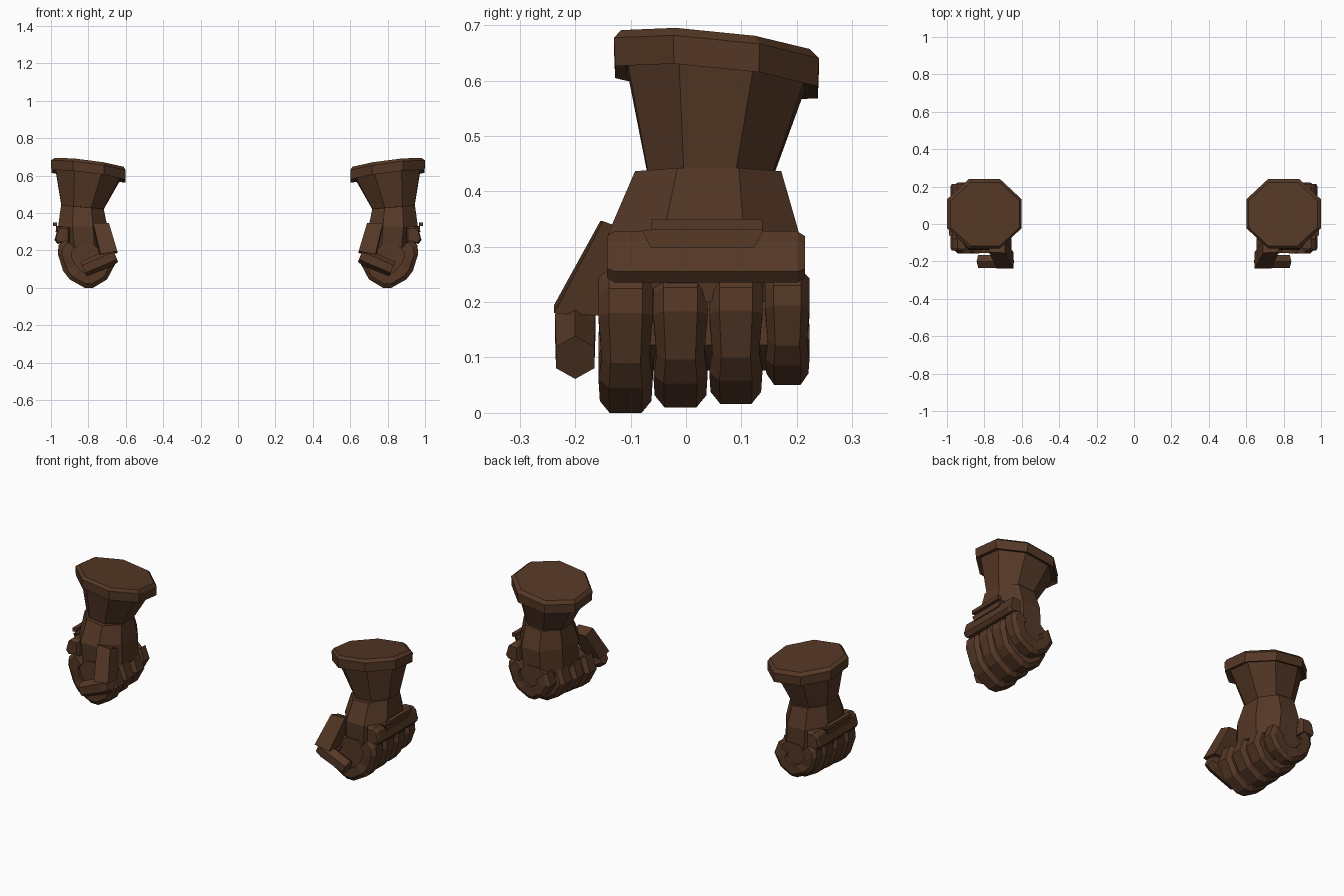
import bpy, bmesh, math
from mathutils import Vector

if "Cube" in bpy.data.objects:
    bpy.data.objects.remove(bpy.data.objects["Cube"])

leather = bpy.data.materials.new("dark_brown_leather")
leather.diffuse_color = (0.09, 0.039, 0.019, 1)
leather.use_nodes = True
leather.node_tree.nodes["Principled BSDF"].inputs["Base Color"].default_value = leather.diffuse_color


def loft(name, rings):
    """Skin equal-length rings, cap both ends, mirror to the other hand."""
    bm = bmesh.new()
    rows = [[bm.verts.new(p) for p in ring] for ring in rings]
    n = len(rows[0])
    for a, b in zip(rows, rows[1:]):
        for i in range(n):
            j = (i + 1) % n
            bm.faces.new((a[i], a[j], b[j], b[i]))
    bm.faces.new(rows[0])
    bm.faces.new(rows[-1])
    bmesh.ops.recalc_face_normals(bm, faces=bm.faces)
    me = bpy.data.meshes.new(name)
    bm.to_mesh(me)
    bm.free()
    me.materials.append(leather)
    ob = bpy.data.objects.new(name, me)
    bpy.context.collection.objects.link(ob)
    ob.modifiers.new("other_hand", 'MIRROR').use_mirror_merge = False
    return ob


def octagon(cx, cy, hx, hy, z, sx=0.0, sy=0.0, k=0.42):
    """Octagonal ring whose plane slopes by sx and sy."""
    pts = [(1, -k), (1, k), (k, 1), (-k, 1), (-1, k), (-1, -k), (-k, -1), (k, -1)]
    return [(cx + u * hx, cy + v * hy, z + sx * u * hx + sy * v * hy) for u, v in pts]


def prism_y(name, profile, y0, y1, inset=0.0):
    """Extrude an x-z profile along y, with optionally shrunken ends."""
    cx = sum(p[0] for p in profile) / len(profile)
    cz = sum(p[1] for p in profile) / len(profile)
    small = [(cx + (x - cx) * 0.8, cz + (z - cz) * 0.8) for x, z in profile]
    rows = [(y0 + inset, profile), (y1 - inset, profile)]
    if inset:
        rows = [(y0, small)] + rows + [(y1, small)]
    return loft(name, [[(x, y, z) for x, z in p] for y, p in rows])


def limb(name, stations, side, sides=6):
    """Faceted bar; stations are (centre, half width, half depth)."""
    axis = (Vector(stations[-1][0]) - Vector(stations[0][0])).normalized()
    u = (Vector(side) - axis * axis.dot(Vector(side))).normalized()
    v = axis.cross(u)
    rings = []
    for c, w, d in stations:
        ring = []
        for i in range(sides):
            t = 2 * math.pi * i / sides
            ring.append(Vector(c) + u * math.cos(t) * w + v * math.sin(t) * d)
        rings.append(ring)
    return loft(name, rings)


# Cuff rim: tilted octagonal band with a bevelled top
A, B = 0.13, -0.1
loft("cuff_rim", [
    octagon(0.80, 0.055, 0.180, 0.165, 0.605, A, B),
    octagon(0.80, 0.055, 0.198, 0.183, 0.597, A, B),
    octagon(0.80, 0.055, 0.199, 0.185, 0.648, A, B),
    octagon(0.796, 0.053, 0.184, 0.170, 0.664, A, B)])

# Flared cuff
loft("cuff", [
    octagon(0.832, 0.043, 0.112, 0.112, 0.428, 0.09, -0.04),
    octagon(0.80, 0.055, 0.176, 0.162, 0.615, A, B)])

# Back of the hand
loft("hand", [
    octagon(0.832, 0.04, 0.114, 0.132, 0.432, 0.09, 0),
    octagon(0.83, 0.032, 0.132, 0.172, 0.325),
    octagon(0.82, 0.035, 0.125, 0.165, 0.20)])

# Curled fingers: outer outline in x-z, thickened toward the fist centre
outline = [(0.925, 0.26), (0.958, 0.225), (0.963, 0.18), (0.935, 0.09),
           (0.90, 0.045), (0.82, 0.0), (0.775, 0.0), (0.70, 0.045),
           (0.655, 0.13), (0.685, 0.215)]
centre = Vector((0.81, 0.15))
squeeze = [1, 1, 1, 0.88, 1, 0.95, 0.95, 1, 1, 0.9]
for name, y, hw, s in (("index_finger", -0.109, 0.049, 1.0),
                       ("middle_finger", -0.010, 0.049, 0.96),
                       ("ring_finger", 0.090, 0.048, 0.935),
                       ("little_finger", 0.183, 0.040, 0.80)):
    rings = []
    for (x, z), q in zip(outline, squeeze):
        o = Vector((0.96 - (0.96 - x) * (0.3 + 0.7 * s), 0.25 - (0.25 - z) * s))
        d = (centre - o).normalized()
        w, m, i = hw * q, o + d * 0.022, o + d * 0.075
        rings.append([(o.x, y - w * 0.62, o.y), (o.x, y + w * 0.62, o.y),
                      (m.x, y + w, m.y), (i.x, y + w, i.y),
                      (i.x, y - w, i.y), (m.x, y - w, m.y)])
    loft(name, rings)

# Palm filling inside the curl
palm = [(0.81 + 0.095 * math.cos(t * math.pi / 4 + 0.39),
         0.155 + 0.085 * math.sin(t * math.pi / 4 + 0.39)) for t in range(8)]
prism_y("palm", palm, -0.14, 0.205)

# Knuckle guard with a raised ridge and a separate strap bar
prism_y("knuckle_guard", [(0.90, 0.325), (0.945, 0.328), (0.966, 0.31),
                          (0.981, 0.255), (0.965, 0.235), (0.90, 0.24)],
        -0.143, 0.215, 0.014)
loft("guard_ridge", [
    [(0.95, -0.08, 0.33), (0.95, 0.14, 0.33), (0.972, 0.14, 0.33), (0.972, -0.08, 0.33)],
    [(0.95, -0.063, 0.298), (0.95, 0.123, 0.298), (0.975, 0.123, 0.298), (0.975, -0.063, 0.298)]])
prism_y("strap_bar", [(0.967, 0.33), (0.99, 0.33), (0.99, 0.35), (0.967, 0.35)],
        -0.062, 0.138)

# Thumb base: boxy segment leaning forward from the hand
loft("thumb_base", [
    [(0.690, -0.155, 0.346), (0.775, -0.150, 0.346), (0.775, -0.09, 0.325), (0.690, -0.09, 0.325)],
    [(0.645, -0.238, 0.195), (0.735, -0.238, 0.180), (0.740, -0.150, 0.175), (0.645, -0.150, 0.185)]])

# Thumb tip: hexagonal segment folded across the fingers
limb("thumb_tip", [((0.655, -0.2, 0.172), 0.036, 0.036),
                   ((0.69, -0.2, 0.157), 0.046, 0.042),
                   ((0.825, -0.2, 0.100), 0.042, 0.040)], (0, 0, 1))
